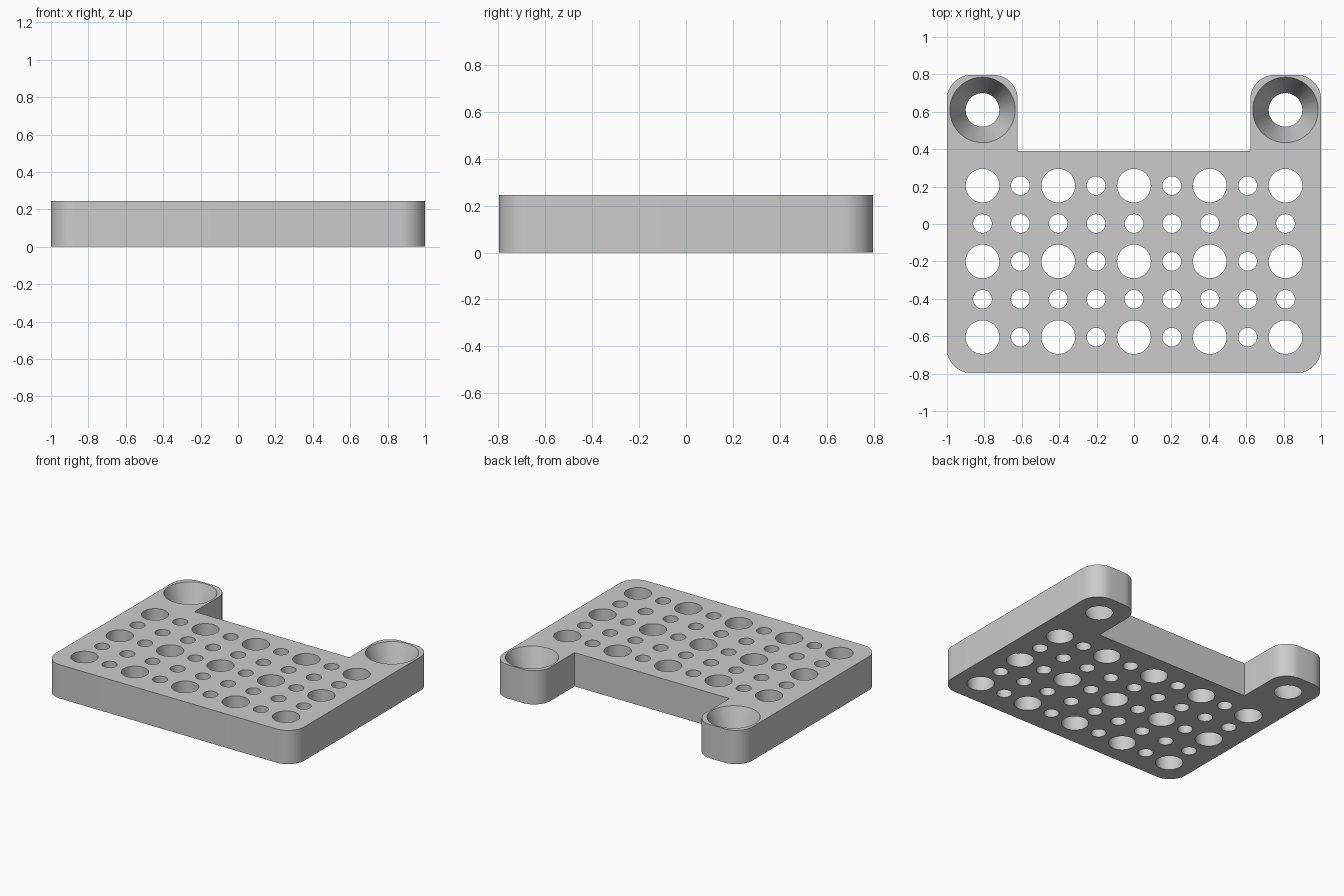
import bpy, bmesh, math
from mathutils import Matrix, Vector

HEIGHT = 0.245
PITCH = 0.2025
EPS = 0.02

cube = bpy.data.objects.get("Cube")
if cube:
    bpy.data.objects.remove(cube, do_unlink=True)

grey = bpy.data.materials.new("plain_grey")
grey.use_nodes = True
colour = (0.6, 0.6, 0.6, 1)
grey.diffuse_color = colour
grey.node_tree.nodes["Principled BSDF"].inputs["Base Color"].default_value = colour


def make_object(name, bm):
    bmesh.ops.recalc_face_normals(bm, faces=bm.faces)
    mesh = bpy.data.meshes.new(name)
    bm.to_mesh(mesh)
    bm.free()
    mesh.materials.append(grey)
    obj = bpy.data.objects.new(name, mesh)
    bpy.context.collection.objects.link(obj)
    return obj


def rounded_corner(x, y, radius, steps=12):
    """Points of a convex corner, counter-clockwise around the plate."""
    sx, sy = math.copysign(1, x), math.copysign(1, y)
    return x, y, radius, steps, sx, sy


def add_hole(bm, x, y, bottom_radius, top_radius):
    """Round or tapered cutter running right through the plate."""
    slope = (top_radius - bottom_radius) / HEIGHT * EPS
    bmesh.ops.create_cone(
        bm, cap_ends=True, segments=48,
        radius1=bottom_radius - slope, radius2=top_radius + slope,
        depth=HEIGHT + 2 * EPS,
        matrix=Matrix.Translation((x, y, HEIGHT / 2)))


# Plate outline: right half from the front centre to the notch, then mirrored
def arc(cx, cy, radius, start, steps=12):
    return [(cx + radius * math.cos(math.radians(start + 90 * i / steps)),
             cy + radius * math.sin(math.radians(start + 90 * i / steps)))
            for i in range(steps + 1)]


R, DEPTH, LUG_IN, NOTCH = 0.13, 0.797, 0.622, 0.39
half = (arc(1 - R, -DEPTH + R, R, -90)
        + arc(1 - R, DEPTH - R, R, 0)
        + arc(LUG_IN + R, DEPTH - R, R, 90)
        + [(LUG_IN, NOTCH)])
outline = half + [(-x, y) for x, y in reversed(half)]

bm = bmesh.new()
base = bm.faces.new([bm.verts.new((x, y, 0)) for x, y in outline])
top = bmesh.ops.extrude_face_region(bm, geom=[base], use_keep_orig=True)["geom"]
bmesh.ops.translate(bm, vec=Vector((0, 0, HEIGHT)),
                    verts=[v for v in top if isinstance(v, bmesh.types.BMVert)])
plate = make_object("mounting_plate", bm)

# Grid of large and small holes, plus a countersunk hole in each lug
bm = bmesh.new()
for row in range(5):
    for col in range(9):
        radius = 0.09 if row % 2 == 0 and col % 2 == 0 else 0.05
        add_hole(bm, (col - 4) * PITCH, -0.605 + row * PITCH, radius, radius)
for side in (-1, 1):
    add_hole(bm, side * 4 * PITCH, 0.61, 0.09, 0.175)
cutter = make_object("hole_cutter", bm)
cutter.hide_render = True

# Cut the holes and drop the cutter
cut = plate.modifiers.new("holes", 'BOOLEAN')
cut.operation = 'DIFFERENCE'
cut.solver = 'EXACT'
cut.object = cutter
bpy.context.view_layer.objects.active = plate
plate.select_set(True)
bpy.ops.object.modifier_apply(modifier=cut.name)
bpy.data.objects.remove(cutter, do_unlink=True)
bpy.ops.object.shade_smooth_by_angle(angle=math.radians(30))
